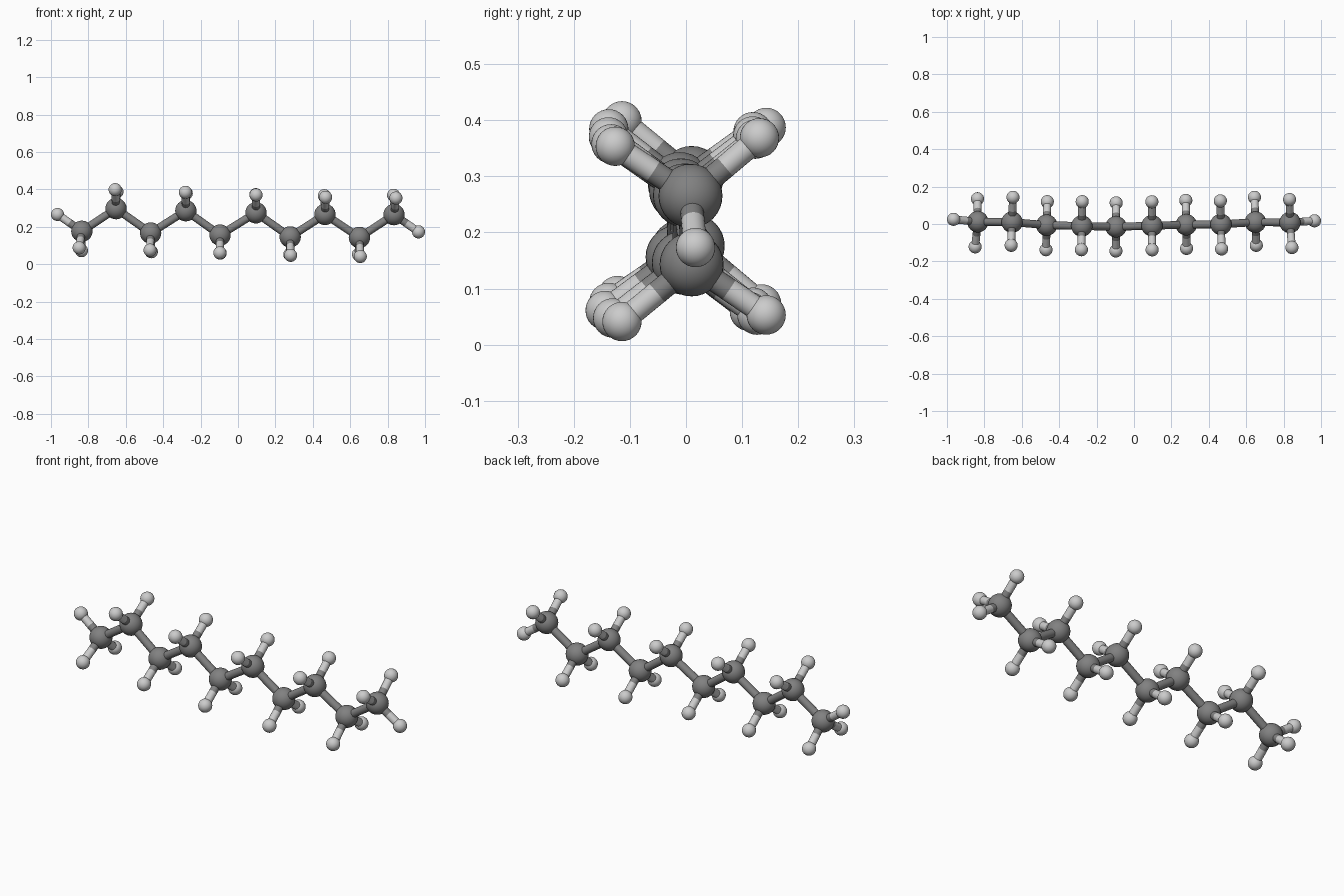
import bpy
from mathutils import Vector

if "Cube" in bpy.data.objects:
    bpy.data.objects.remove(bpy.data.objects["Cube"])

R_CARBON, R_HYDROGEN, R_BOND = 0.057, 0.035, 0.021


def grey(name, v):
    m = bpy.data.materials.new(name)
    m.diffuse_color = (v, v, v, 1)
    m.use_nodes = True
    m.node_tree.nodes["Principled BSDF"].inputs["Base Color"].default_value = m.diffuse_color
    return m


dark, light = grey("dark_grey", 0.22), grey("light_grey", 0.55)


def finish(name, mat):
    ob = bpy.context.object
    ob.name = name
    ob.data.materials.append(mat)
    bpy.ops.object.shade_smooth_by_angle()


def ball(name, p, r, mat):
    bpy.ops.mesh.primitive_uv_sphere_add(segments=32, ring_count=16, radius=r, location=p)
    finish(name, mat)


def rod(name, a, b, mat):
    d = b - a
    bpy.ops.mesh.primitive_cylinder_add(vertices=24, radius=R_BOND, depth=d.length, location=(a + b) / 2)
    bpy.context.object.rotation_euler = d.to_track_quat('Z', 'Y').to_euler()
    finish(name, mat)


def hydrogen(c, p):
    # Bond is dark on the carbon half and light on the outer half
    mid = (c + p) / 2
    ball("hydrogen_ball", p, R_HYDROGEN, light)
    rod("inner_half_bond", c, mid, dark)
    rod("outer_half_bond", mid, p, light)


# Zigzag carbon chain, slightly bowed sideways
carbons = [Vector(p) for p in (
    (-0.835, 0.012, 0.176), (-0.652, 0.010, 0.297), (-0.467, -0.006, 0.167),
    (-0.279, -0.011, 0.286), (-0.096, -0.015, 0.156), (0.096, -0.009, 0.275),
    (0.279, -0.004, 0.146), (0.465, -0.002, 0.266), (0.649, 0.010, 0.143),
    (0.834, 0.008, 0.265))]

for c in carbons:
    ball("carbon_ball", c, R_CARBON, dark)
for a, b in zip(carbons, carbons[1:]):
    rod("chain_bond", a, b, dark)

# Hydrogen pairs, up on the high carbons and down on the low ones, twisting along x
for i, c in enumerate(carbons):
    up = 1 if i % 2 else -1
    lean = {0: -0.008, 9: 0.004}.get(i, 0)
    for side in (-1, 1):
        twist = 0.07 * c.x
        hydrogen(c, c + Vector((lean - side * 0.0075 * c.x,
                                side * 0.1285 - twist * up * 0.096,
                                up * 0.096 + twist * side * 0.1285)))

# End hydrogens
hydrogen(carbons[0], Vector((-0.965, 0.025, 0.266)))
hydrogen(carbons[-1], Vector((0.965, 0.017, 0.173)))
